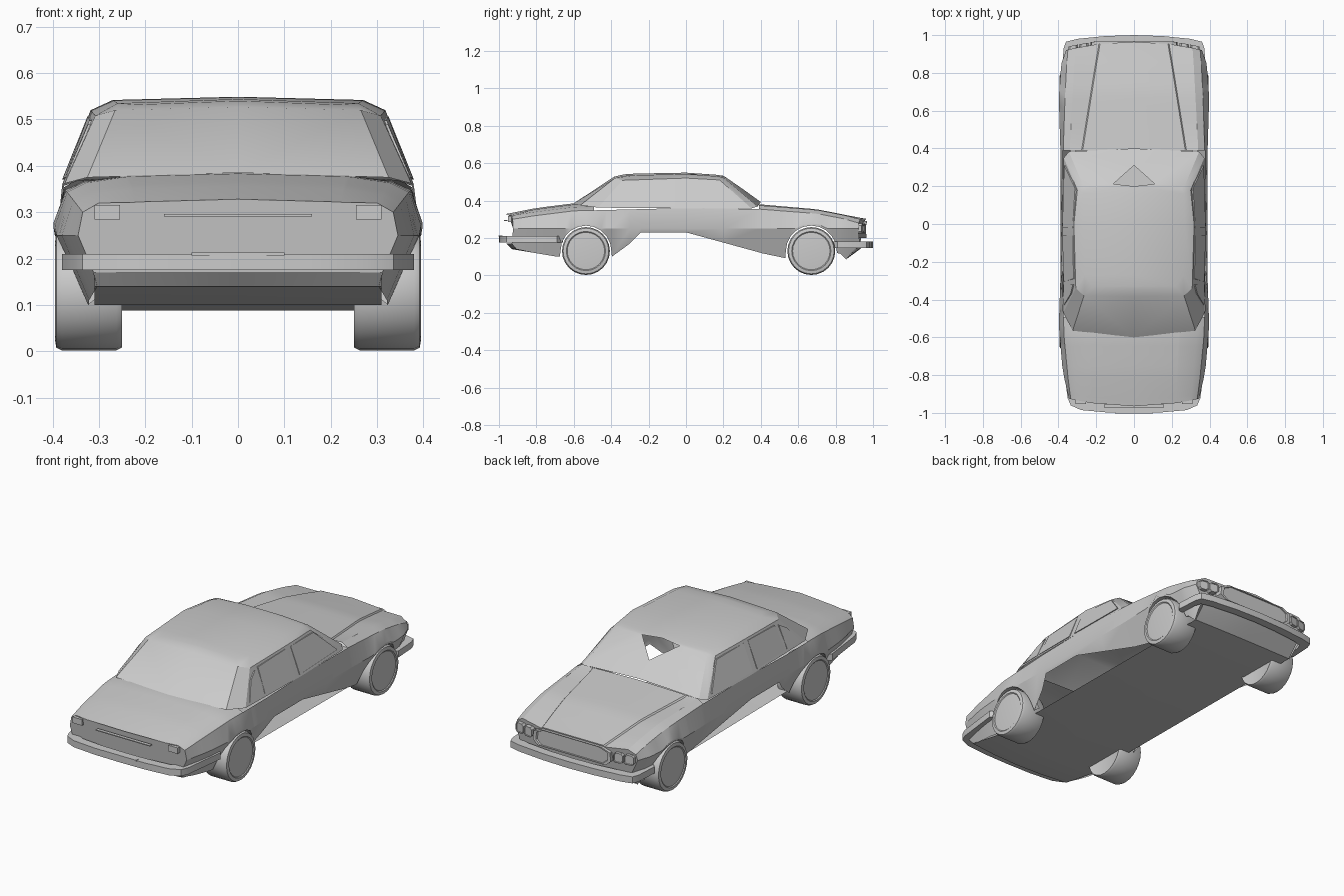
import bpy, bmesh, math

cube = bpy.data.objects.get("Cube")
if cube:
    bpy.data.objects.remove(cube)

grey = bpy.data.materials.new("plain_grey")
grey.use_nodes = True
COLOUR = (0.6, 0.6, 0.6, 1)
grey.diffuse_color = COLOUR
grey.node_tree.nodes["Principled BSDF"].inputs["Base Color"].default_value = COLOUR

AXLES = (-0.535, 0.67)
ARCH, HUB = 0.136, 0.13


def finish(bm, name, angle=30, recalc=True):
    bmesh.ops.remove_doubles(bm, verts=bm.verts, dist=0.0005)
    if recalc:
        bmesh.ops.recalc_face_normals(bm, faces=bm.faces)
    mesh = bpy.data.meshes.new(name)
    bm.to_mesh(mesh)
    bm.free()
    ob = bpy.data.objects.new(name, mesh)
    bpy.context.collection.objects.link(ob)
    mesh.materials.append(grey)
    bpy.ops.object.select_all(action="DESELECT")
    ob.select_set(True)
    bpy.context.view_layer.objects.active = ob
    bpy.ops.object.shade_smooth_by_angle(angle=math.radians(angle))


def loft(bm, rows, closed=False, caps=False):
    grid = [[bm.verts.new(p) for p in row] for row in rows]
    n = len(grid[0])
    for a, b in zip(grid, grid[1:]):
        for i in range(n if closed else n - 1):
            j = (i + 1) % n
            bm.faces.new((a[i], a[j], b[j], b[i]))
    if caps:
        bm.faces.new(grid[0])
        bm.faces.new(grid[-1])


def curve(points):
    def at(y):
        if y <= points[0][0]:
            return points[0][1]
        for (a, u), (b, v) in zip(points, points[1:]):
            if y <= b:
                return u + (v - u) * (y - a) / (b - a)
        return points[-1][1]
    return at


def bowed(x, y):
    """Pull the corners of the nose and tail back from the centre line."""
    return y - math.copysign(.04 * max(0, abs(y) - .85) / .11 * (x / .35) ** 2, y)


def box(name, x, y, z, mirror=False):
    bm = bmesh.new()
    for s in (1, -1) if mirror else (1,):
        rows = [[(s * a, b, c) for a, b in
                 ((x[0], y[0]), (x[1], y[0]), (x[1], y[1]), (x[0], y[1]))] for c in z]
        loft(bm, rows, True, True)
    finish(bm, name)


# Body shell: open-bottomed cross-sections along the length, with wheel arches
sill = curve([(-.96, .17), (-.93, .14), (-.69, .10), (-.37, .10), (-.24, .23), (0, .23),
              (.51, .09), (.82, .12), (.86, .085), (.95, .16)])
flank = curve([(-.96, .345), (-.75, .38), (-.54, .398), (-.3, .39), (.4, .39),
               (.67, .398), (.85, .385), (.96, .36)])
shoulder = curve([(-.96, .335), (-.6, .37), (-.3, .38), (.35, .376), (.7, .364), (.96, .35)])
shoulder_z = curve([(-.96, .30), (-.6, .345), (0, .36), (.38, .355), (.7, .33), (.96, .28)])
deck = curve([(-.96, .30), (-.6, .33), (.4, .34), (.96, .31)])
crease = curve([(-.96, .22), (.35, .28), (.4, .27), (.96, .18)])
crown = curve([(-.96, .328), (-.8, .36), (-.6, .385), (.39, .38), (.7, .353), (.96, .302)])


def section(y, arch):
    edge = sill(y)
    for c in AXLES:
        if arch and abs(y - c) < ARCH + .001:
            edge = max(edge, HUB + math.sqrt(max(0, ARCH ** 2 - (y - c) ** 2)))
    w, sz = flank(y), shoulder_z(y)
    foot = w - .42 * max(0, .25 - edge)
    step = .007 if y > .4 else .001
    lip = .05 if arch else 0
    half = [(foot - lip, edge), (foot, edge), (w, max(.25, edge + .012)),
            (shoulder(y), sz), (deck(y), sz + .02),
            (crease(y) + .006, crown(y) - .006 - step), (crease(y), crown(y) - .006),
            (0, crown(y))]
    full = half + [(-x, z) for x, z in half[-2::-1]]
    return [(x, bowed(x, y), z) for x, z in full]


stations = [(y, False) for y in (-.965, -.93, -.82, -.75, -.69, -.3, -.24, -.1, 0, .2, .39,
                                 .41, .825, .86, .92, .965)]
for c in AXLES:
    stations += [(c - ARCH - .003, False), (c + ARCH + .003, False)]
    stations += [(c - ARCH * math.cos(math.pi * k / 10), True) for k in range(11)]
bm = bmesh.new()
loft(bm, [section(*s) for s in sorted(stations)], caps=True)
bmesh.ops.recalc_face_normals(bm, faces=bm.faces)
under_cabin = [f for f in bm.faces if f.calc_center_median().z > .358
               and all(-.5 < v.co.y < .395 for v in f.verts)]
bmesh.ops.delete(bm, geom=under_cabin, context="FACES")
finish(bm, "body_shell", recalc=False)

# Floor pan: a flat sheet that turns up under each bumper
bm = bmesh.new()
loft(bm, [[(x, bowed(x, y), z) for x in (-.31, -.15, 0, .15, .31)] for y, z in
          ((.96, .165), (.93, .14), (.86, .088), (-.69, .10), (-.93, .14), (-.96, .17))])
for f in bm.faces:
    f.normal_update()
    if f.normal.z > 0:
        f.normal_flip()
finish(bm, "floor_pan", recalc=False)

# Cabin: belt ring, roof edge ring, roof crown, and a windscreen with a notch
belt = [(0, -.60, .385), (.325, -.565, .375), (.374, -.47, .362), (.38, 0, .358),
        (.372, .35, .358), (.345, .383, .368)]
eave = [(0, -.385, .527), (.265, -.38, .52), (.308, -.34, .508), (.318, 0, .52),
        (.30, .18, .51), (.27, .205, .52)]
top = [(0, -.34, .538), (.22, -.33, .532), (.26, -.27, .535), (.27, 0, .542),
       (.265, .16, .53), (.25, .19, .526)]
bm = bmesh.new()
for s in (1, -1):
    flip = lambda pts: [(s * x, y, z) for x, y, z in pts]
    loft(bm, [flip(belt), flip(eave), flip(top)])
    ridge = [(0, y, z + .006) for y, z in ((-.34, .532), (-.33, .534), (-.27, .538),
                                          (0, .543), (.16, .532), (.20, .526))]
    loft(bm, [flip(top), ridge])
    base, notch, tip = (0, .40, .392), (.11, .212, .525), (0, .31, .457)
    for face in ([belt[-1], eave[-1], notch, tip], [belt[-1], tip, base],
                 [eave[-1], top[-1], (0, .20, .532), notch]):
        bm.faces.new([bm.verts.new(p) for p in flip(face)])
finish(bm, "cabin", 25)

# Side windows: thin plates lying on the cabin sides
lower, upper = (curve([(p[1], p[0]) for p in ring[2:5]]) for ring in (belt, eave))


def window(name, outline):
    bm = bmesh.new()
    for s in (1, -1):
        rows = []
        for lift in (-.002, .004):
            row = []
            for y, z in outline:
                t = (z - .36) / .155
                row.append((s * (lower(y) * (1 - t) + upper(y) * t + lift), y, z))
            rows.append(row)
        loft(bm, rows, True, True)
    finish(bm, name)


window("quarter_windows", [(-.43, .375), (-.32, .375), (-.32, .49), (-.37, .46)])
window("rear_door_windows", [(-.305, .375), (-.06, .37), (-.06, .507), (-.29, .498)])
window("front_door_windows", [(-.02, .37), (.31, .375), (.19, .497), (-.02, .507)])


# Bumpers wrapped around both ends
def bumper(name, path, low, high):
    bm = bmesh.new()
    rows = []
    for x, y in [(-x, y) for x, y in path[:0:-1]] + path:
        u, v = x * .91, y * .955
        rows.append([(x, y, low), (x, y, high), (u, v, high), (u, v, low)])
    loft(bm, rows, True, True)
    finish(bm, name)


bumper("rear_bumper", [(0, -1), (.15, -.997), (.28, -.985), (.335, -.96), (.352, -.92), (.38, -.69)],
       .175, .21)
bumper("front_bumper", [(0, 1), (.15, .995), (.3, .98), (.36, .965), (.373, .93), (.38, .81)],
       .145, .18)

# Grille, lamps and trim
bm = bmesh.new()
ring = [(.20, .20), (.23, .225), (.225, .27), (.18, .29), (-.18, .29), (-.225, .27),
        (-.23, .225), (-.20, .20)]
loft(bm, [[(x * k, y - .25 * x * x, .245 + (z - .245) * k) for x, z in ring]
          for y, k in ((.93, 1), (.976, 1), (.976, .92), (.97, .9))], True, True)
finish(bm, "grille")


def headlamps(name, x, z, r):
    bm = bmesh.new()
    for s in (1, -1):
        rows = []
        for depth, k in ((-.03, 1), (.01, 1), (.01, .85), (.006, .8)):
            corners = [(x + a * r * k, z + b * r * k) for a, b in
                       ((1, .6), (.6, 1), (-.6, 1), (-1, .6), (-1, -.6), (-.6, -1), (.6, -1), (1, -.6))]
            rows.append([(s * u, .968 - .32 * u * u + depth, v) for u, v in corners])
        loft(bm, rows, True, True)
    finish(bm, name)


headlamps("outer_headlamps", .322, .25, .026)
headlamps("inner_headlamps", .266, .25, .026)
box("tail_lamps", (.255, .31), (-.952, -.92), (.284, .316), True)
box("boot_trim", (-.16, .16), (-.972, -.955), (.291, .296))
box("number_plate_rim", (-.1, .1), (-1.002, -.98), (.207, .213))

# Wheels with a shallow disc on the outer face
for end, c in zip(("rear", "front"), AXLES):
    for side, s in (("left", 1), ("right", -1)):
        bm = bmesh.new()
        rows = [[(s * x, c + r * math.cos(a * math.pi / 12), HUB + r * math.sin(a * math.pi / 12))
                 for a in range(24)] for x, r in ((.255, .11), (.25, .122), (.262, .128),
                                                  (.38, .128), (.392, .122), (.395, .105),
                                                  (.391, .1), (.394, .06))]
        loft(bm, rows, True, True)
        finish(bm, f"{end}_{side}_wheel")
